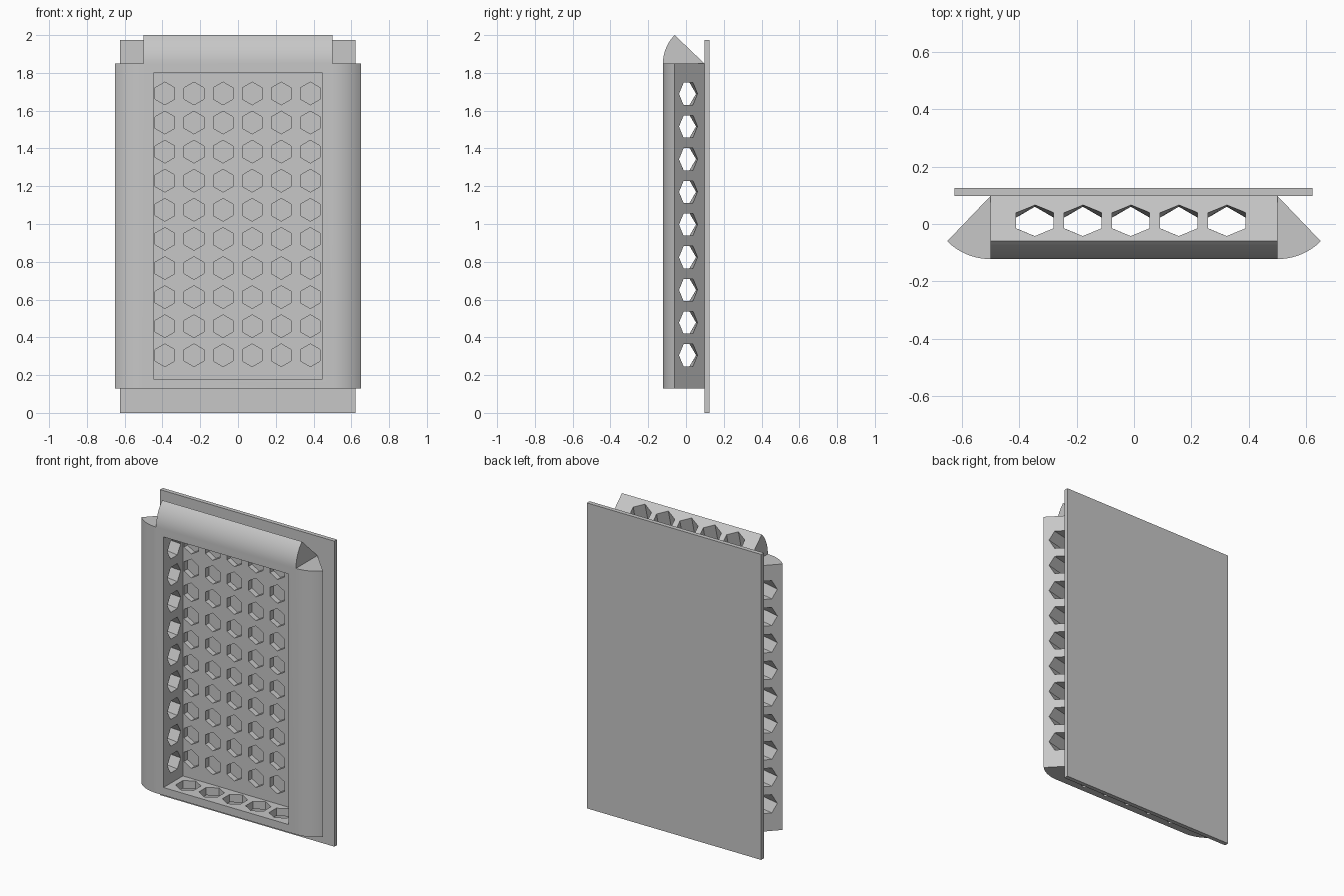
import bpy, bmesh
from math import cos, sin, pi, radians, asin
from mathutils import Vector

cube = bpy.data.objects.get("Cube")
if cube:
    bpy.data.objects.remove(cube, do_unlink=True)

grey = bpy.data.materials.new("light_grey")
grey.use_nodes = True
grey.diffuse_color = (0.57, 0.57, 0.57, 1)
grey.node_tree.nodes["Principled BSDF"].inputs["Base Color"].default_value = grey.diffuse_color

FRONT, BACK = -0.122, 0.097
BOTTOM, TOP = 0.13, 1.85
HALF, TIP, TIP_Y = 0.5, 0.65, -0.06     # wing root, wing tip
INNER, FLOOR = 0.447, 0.075             # recess wall and floor


def finish(name, bm):
    bmesh.ops.recalc_face_normals(bm, faces=bm.faces)
    mesh = bpy.data.meshes.new(name)
    bm.to_mesh(mesh)
    bm.free()
    mesh.materials.append(grey)
    obj = bpy.data.objects.new(name, mesh)
    bpy.context.collection.objects.link(obj)
    return obj


def loft(bm, start, end):
    """Closed solid between two matching rings of points."""
    a = [bm.verts.new(p) for p in start]
    b = [bm.verts.new(p) for p in end]
    bm.faces.new(a)
    bm.faces.new(b)
    for i in range(len(a)):
        j = (i + 1) % len(a)
        bm.faces.new((a[i], a[j], b[j], b[i]))


def box(bm, lo, hi):
    ring = [(lo[0], lo[1]), (hi[0], lo[1]), (hi[0], hi[1]), (lo[0], hi[1])]
    loft(bm, [(x, y, lo[2]) for x, y in ring], [(x, y, hi[2]) for x, y in ring])


def combine(target, tool, operation):
    mod = target.modifiers.new(operation, "BOOLEAN")
    mod.operation, mod.object, mod.solver = operation, tool, "EXACT"
    graph = bpy.context.evaluated_depsgraph_get()
    mesh = bpy.data.meshes.new_from_object(target.evaluated_get(graph))
    target.modifiers.clear()
    target.data = mesh
    bpy.data.objects.remove(tool, do_unlink=True)


# Wing outline: rounded front running out to the tip, then a straight bevel back
rise = TIP_Y - FRONT
radius = ((TIP - HALF) ** 2 + rise ** 2) / (2 * rise)
sweep = asin((TIP - HALF) / radius)
wing = [(HALF + radius * sin(sweep * i / 12),
         FRONT + radius * (1 - cos(sweep * i / 12))) for i in range(13)]
wing.append((HALF, BACK))

# Frame body with a wing on each side
bm = bmesh.new()
section = wing + [(-u, y) for u, y in reversed(wing)]
loft(bm, [(x, y, BOTTOM) for x, y in section], [(x, y, TOP) for x, y in section])
body = finish("frame_body", bm)

# Wing along the top
bm = bmesh.new()
loft(bm, *[[(x, y, TOP - HALF + u) for u, y in wing] for x in (-HALF, HALF)])
combine(body, finish("top_wing", bm), "UNION")

# Open recess in the front
bm = bmesh.new()
box(bm, (-INNER, FRONT - 0.1, 0.18), (INNER, FLOOR, 1.8))
combine(body, finish("recess_cutter", bm), "DIFFERENCE")


def vent(bm, along, r, turn, place):
    """Six-sided hole from the recess wall to the sloping back of a wing."""
    slope = Vector((HALF - TIP, BACK - TIP_Y)).normalized()
    out_y = 0.012
    out_u = HALF + (TIP - HALF) * (BACK - out_y) / (BACK - TIP_Y)
    rings = ([], [])
    for i in range(6):
        a = turn + i * pi / 3
        c, w = r * cos(a), along + r * sin(a)
        inner = Vector((INNER, -0.015 + c))
        outer = Vector((out_u, out_y)) + slope * c
        for ring, t in zip(rings, (-0.1, 1.12)):
            u, y = inner.lerp(outer, t)
            ring.append(place(u, y, w))
    loft(bm, *rings)


def straight_hole(bm, r, place, start, end):
    pts = [(r * cos(a), r * sin(a)) for a in (i * pi / 3 for i in range(6))]
    loft(bm, *[[place(p, q, d) for p, q in pts] for d in (start, end)])


# Rows of holes in the side, top and bottom walls
bm = bmesh.new()
for i in range(9):
    for side in (-1, 1):
        vent(bm, 0.305 + 0.173 * i, 0.068, 0, lambda u, y, w: (side * u, y, w))
for i in range(5):
    x = -0.345 + 0.167 * i
    vent(bm, x, 0.075, 0, lambda u, y, w: (w, y, TOP - HALF + u))
    straight_hole(bm, 0.075, lambda p, q, d: (x + q, p - 0.015, d), BOTTOM - 0.05, 0.2)
combine(body, finish("vent_cutter", bm), "DIFFERENCE")

# Back plate
bm = bmesh.new()
box(bm, (-0.625, BACK, 0), (0.622, 0.125, 1.975))
plate = finish("back_plate", bm)


def floor_cutter():
    bm = bmesh.new()
    for col in range(6):
        for row in range(10):
            cx, cz = -0.387 + 0.154 * col, 0.305 + 0.154 * row
            straight_hole(bm, 0.06, lambda p, q, d: (cx + q, d, cz + p), FLOOR - 0.02, 0.11)
    return finish("floor_cutter", bm)


# Grid of holes through the recess floor, sunk a little into the plate
for part in (body, plate):
    combine(part, floor_cutter(), "DIFFERENCE")

for part in (body, plate):
    bpy.ops.object.select_all(action="DESELECT")
    part.select_set(True)
    bpy.context.view_layer.objects.active = part
    bpy.ops.object.shade_smooth_by_angle(angle=radians(25))
